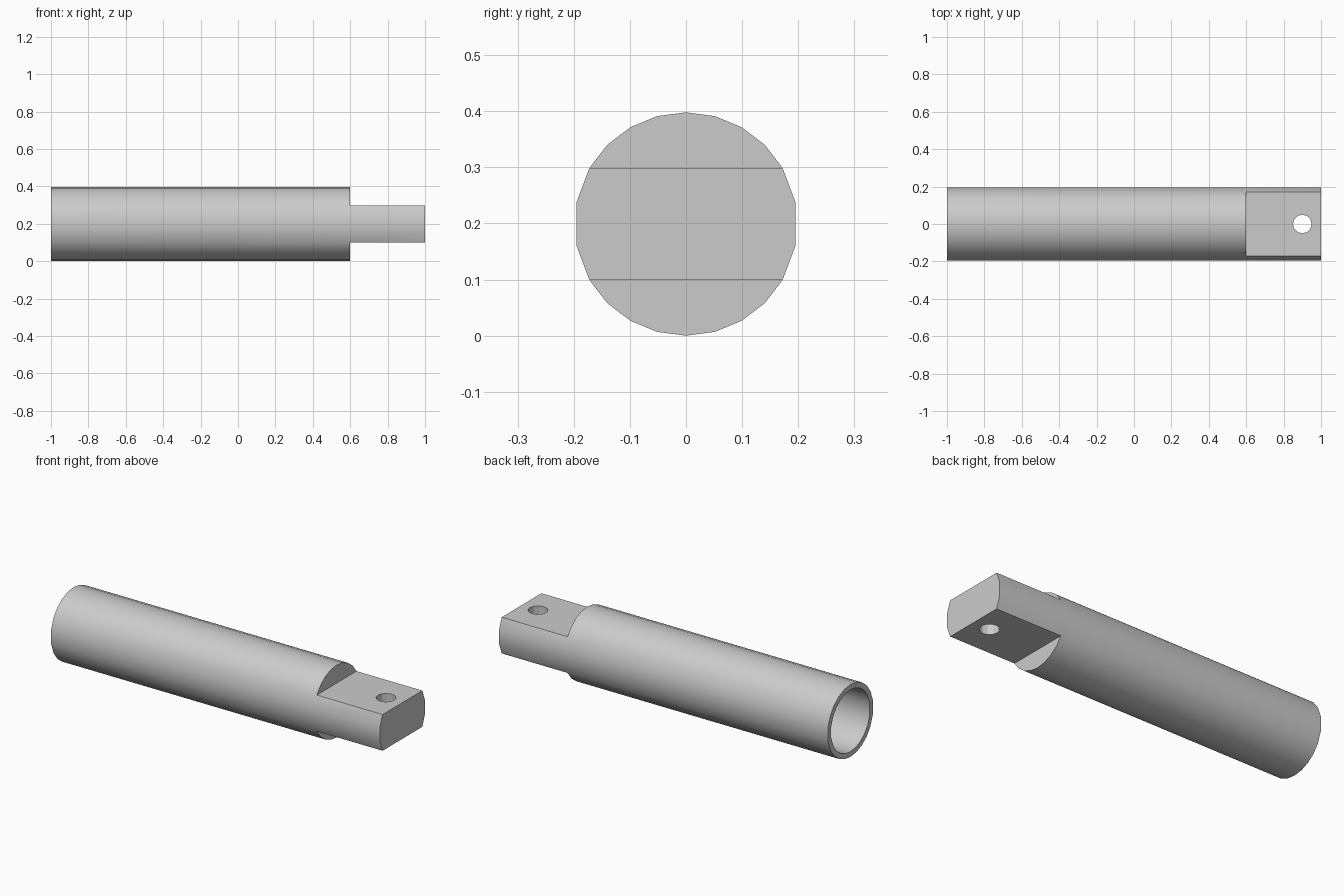
import bpy, bmesh
from math import radians, sin, cos

cube = bpy.data.objects.get("Cube")
if cube:
    bpy.data.objects.remove(cube, do_unlink=True)

RADIUS, BORE = 0.199, 0.17
BACK, SHOULDER, TIP, BORE_END = -1.0, 0.6, 1.0, 0.5

# One flat grey for the whole pin
grey = bpy.data.materials.new("plain_grey")
grey.use_nodes = True
colour = (0.6, 0.6, 0.6, 1)
grey.diffuse_color = colour
grey.node_tree.nodes["Principled BSDF"].inputs["Base Color"].default_value = colour

# Cross-section angles measured from the top: round caps with flatter sides
cap = list(range(-60, 61, 15))
angles = cap + [79, 101] + [a + 180 for a in cap] + [259, 281]

bm = bmesh.new()


def ring(x, radius):
    return [bm.verts.new((x, radius * sin(radians(a)), RADIUS + radius * cos(radians(a))))
            for a in angles]


def bridge(a, b):
    for i in range(len(a)):
        j = (i + 1) % len(a)
        bm.faces.new((a[i], a[j], b[j], b[i]))


# Hollow barrel: bore floor, bore wall, rim, outer wall
rings = [ring(BORE_END, BORE), ring(BACK, BORE), ring(BACK, RADIUS), ring(SHOULDER, RADIUS)]
bm.faces.new(rings[0])
for a, b in zip(rings, rings[1:]):
    bridge(a, b)

# Shoulders above and below the flattened tang
end = rings[-1]
n = len(cap)
bm.faces.new(end[:n])
bm.faces.new(end[n + 2:2 * n + 2])

# Flattened tang continuing the barrel sides
root = end[n - 1:n + 3] + end[2 * n + 1:] + [end[0]]
tip = [bm.verts.new((TIP, v.co.y, v.co.z)) for v in root]
bridge(root, tip)
bm.faces.new(tip)

bmesh.ops.recalc_face_normals(bm, faces=bm.faces)
mesh = bpy.data.meshes.new("clevis_pin")
bm.to_mesh(mesh)
bm.free()
mesh.materials.append(grey)
pin = bpy.data.objects.new("clevis_pin", mesh)
bpy.context.collection.objects.link(pin)

# Cross hole through the tang
bpy.ops.mesh.primitive_cylinder_add(vertices=12, radius=0.05, depth=1, location=(0.9, 0, 0.2))
cutter = bpy.context.object
cutter.name = "hole_cutter"
cutter.hide_render = True
cutter.data.materials.append(grey)
cut = pin.modifiers.new("cross_hole", 'BOOLEAN')
cut.operation = 'DIFFERENCE'
cut.solver = 'EXACT'
cut.object = cutter

bpy.ops.object.select_all(action='DESELECT')
pin.select_set(True)
bpy.context.view_layer.objects.active = pin
bpy.ops.object.modifier_apply(modifier=cut.name)
bpy.data.objects.remove(cutter, do_unlink=True)
bpy.ops.object.shade_smooth_by_angle(angle=radians(25))
